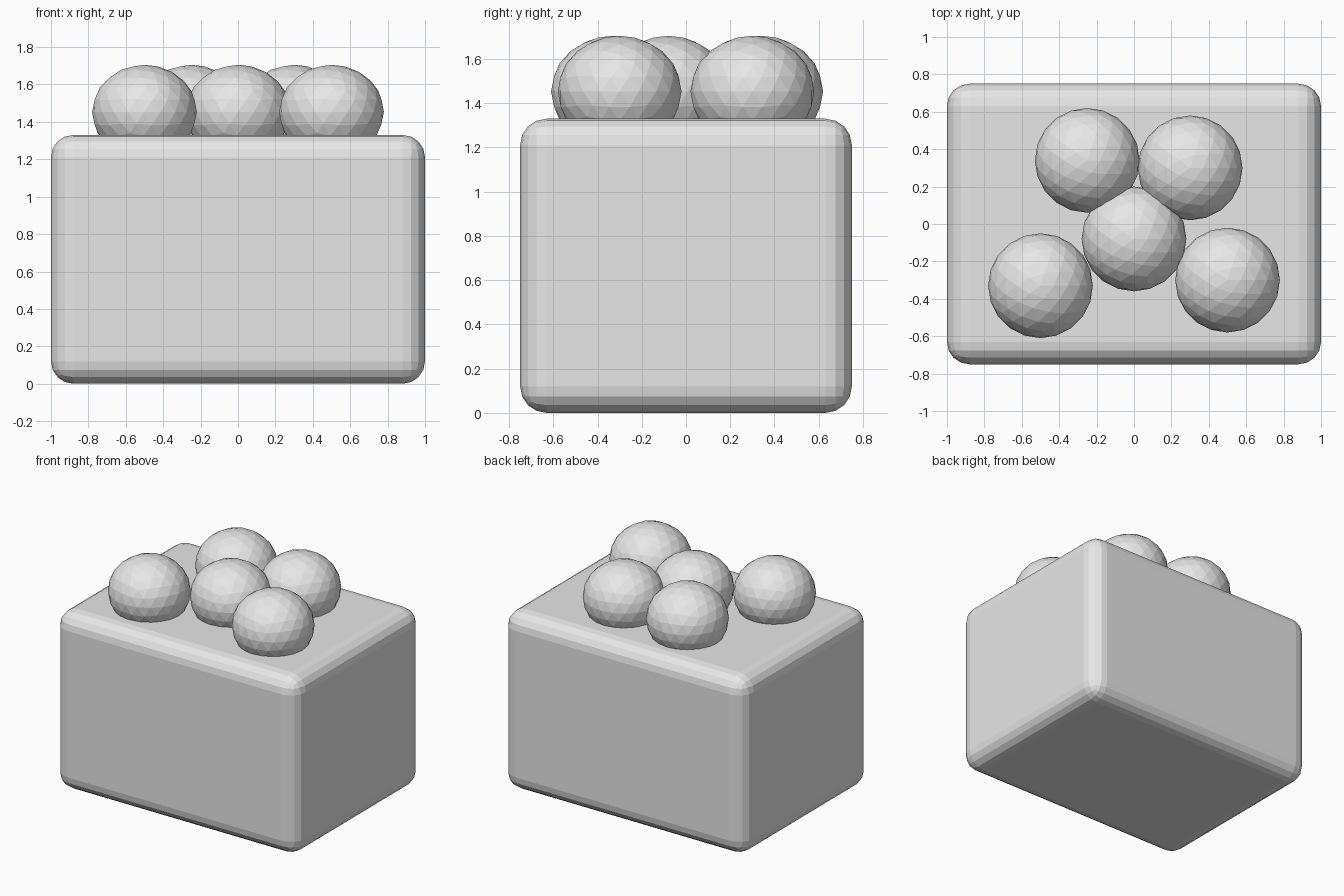
import bpy
import bmesh

cube = bpy.data.objects.get("Cube")
if cube:
    bpy.data.objects.remove(cube, do_unlink=True)

# Single plain grey material
grey = bpy.data.materials.new("light_grey")
grey.use_nodes = True
colour = (0.8, 0.8, 0.8, 1.0)
grey.diffuse_color = colour
grey.node_tree.nodes["Principled BSDF"].inputs["Base Color"].default_value = colour


def add_object(name, bm, location):
    mesh = bpy.data.meshes.new(name)
    bm.to_mesh(mesh)
    bm.free()
    mesh.materials.append(grey)
    obj = bpy.data.objects.new(name, mesh)
    obj.location = location
    bpy.context.collection.objects.link(obj)
    return obj


# Rounded block
WIDTH, DEPTH, HEIGHT = 2.0, 1.5, 1.33
bm = bmesh.new()
bmesh.ops.create_cube(bm, size=1)
bmesh.ops.scale(bm, vec=(WIDTH, DEPTH, HEIGHT), verts=bm.verts)
block = add_object("block", bm, (0, 0, HEIGHT / 2))
bevel = block.modifiers.new("rounded_edges", "BEVEL")
bevel.width = 0.12
bevel.segments = 4

# Faceted, slightly flattened balls sunk into the top
RADIUS, SQUASH, BALL_Z = 0.28, 0.9, 1.453
balls = {
    "ball_front_right": (-0.5, -0.33),
    "ball_front_left": (0.5, -0.3),
    "ball_middle": (0, -0.08),
    "ball_back_right": (-0.25, 0.34),
    "ball_back_left": (0.3, 0.3),
}
for name, (x, y) in balls.items():
    bm = bmesh.new()
    bmesh.ops.create_icosphere(bm, subdivisions=3, radius=RADIUS)
    bmesh.ops.scale(bm, vec=(1, 1, SQUASH), verts=bm.verts)
    add_object(name, bm, (x, y, BALL_Z))
